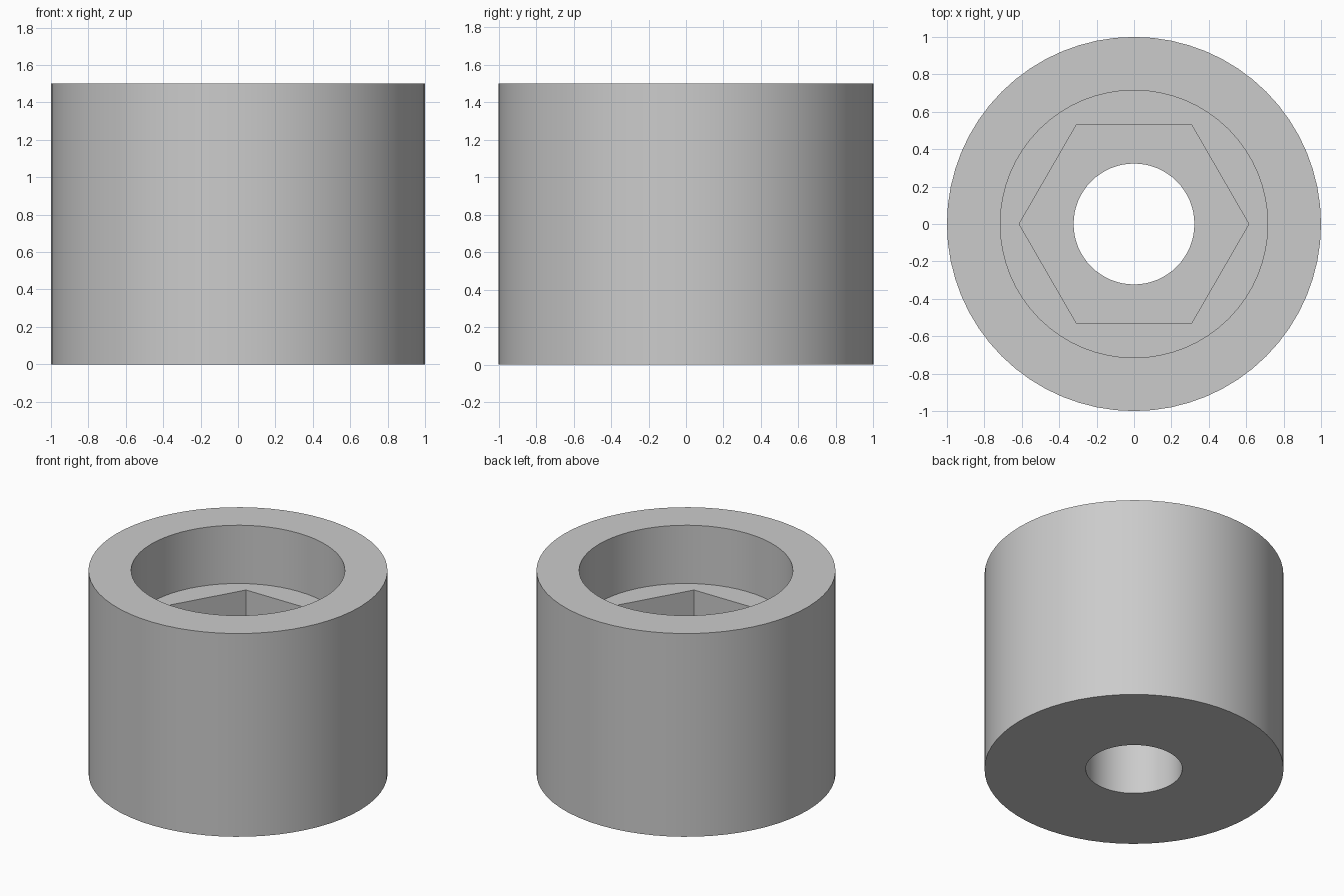
import bpy
import math

cube = bpy.data.objects.get("Cube")
if cube:
    bpy.data.objects.remove(cube, do_unlink=True)

HEIGHT = 1.5
SEGMENTS = 64

grey = bpy.data.materials.new("plain grey")
grey.use_nodes = True
colour = (0.6, 0.6, 0.6, 1)
grey.diffuse_color = colour
grey.node_tree.nodes["Principled BSDF"].inputs["Base Color"].default_value = colour


def prism(name, radius, bottom, top, sides=SEGMENTS, turn=0):
    bpy.ops.mesh.primitive_cylinder_add(
        vertices=sides, radius=radius, depth=top - bottom,
        location=(0, 0, (top + bottom) / 2), rotation=(0, 0, turn))
    bpy.ops.object.transform_apply(location=True, rotation=True, scale=True)
    obj = bpy.context.object
    obj.name = name
    obj.data.materials.append(grey)
    return obj


# Solid round body
body = prism("round_spacer_body", 1, 0, HEIGHT)

# Round recess, hexagonal nut pocket and through hole
cutters = [
    prism("recess_cutter", 0.715, 1.07, HEIGHT + 0.2),
    prism("nut_pocket_cutter", 0.614, 0.57, HEIGHT + 0.1, 6, math.radians(30)),
    prism("bolt_hole_cutter", 0.323, -0.2, HEIGHT + 0.3),
]

bpy.ops.object.select_all(action="DESELECT")
body.select_set(True)
bpy.context.view_layer.objects.active = body
for cutter in cutters:
    cut = body.modifiers.new(cutter.name, "BOOLEAN")
    cut.operation = "DIFFERENCE"
    cut.solver = "EXACT"
    cut.object = cutter
    bpy.ops.object.modifier_apply(modifier=cut.name)
    bpy.data.objects.remove(cutter, do_unlink=True)

# Smooth round walls with crisp rims and pocket corners
bpy.ops.object.shade_smooth_by_angle(angle=math.radians(30))
